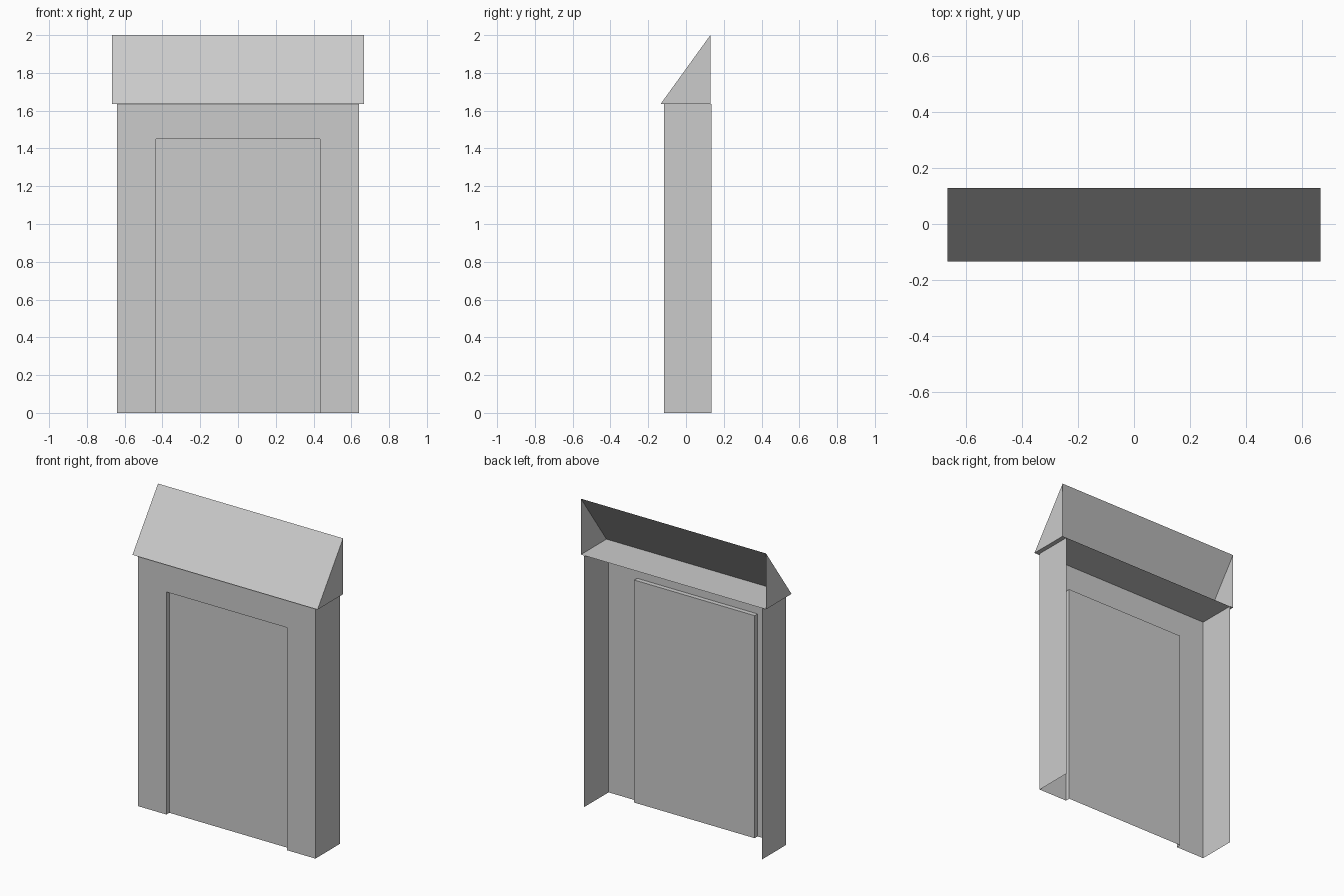
import bpy

if "Cube" in bpy.data.objects:
    bpy.data.objects.remove(bpy.data.objects["Cube"])

WALL_X, FRONT_Y, BACK_Y, WALL_TOP = 0.64, -0.117, 0.134, 1.634
DOOR_X, DOOR_Y, DOOR_TOP = 0.434, -0.087, 1.45
ROOF_X, EAVE_Y, RIDGE_Y, EAVE_Z, RIDGE_Z = 0.667, -0.134, 0.129, 1.636, 2.0


def make(name, verts, faces):
    mesh = bpy.data.meshes.new(name)
    mesh.from_pydata(verts, [], faces)
    mesh.update()
    obj = bpy.data.objects.new(name, mesh)
    bpy.context.collection.objects.link(obj)
    return obj


def sweep(name, path, y0, y1, closing_faces=()):
    """Extrude an x-z path along y; front points first, then back points."""
    n = len(path)
    verts = [(x, y, z) for y in (y0, y1) for x, z in path]
    faces = [(i, i + n, i + n + 1, i + 1) for i in range(n - 1)]
    return make(name, verts, faces + list(closing_faces))


def arch(x, top):
    return [(-x, 0), (-x, top), (x, top), (x, 0)]


# Front wall: one flat face with the doorway notched out
outline = arch(WALL_X, WALL_TOP) + arch(DOOR_X, DOOR_TOP)[::-1]
make("front_wall", [(x, FRONT_Y, z) for x, z in outline], [tuple(range(8))[::-1]])

# Side walls, open at the back
for name, s in (("left_wall", -1), ("right_wall", 1)):
    x = s * WALL_X
    face = (0, 1, 2, 3) if s > 0 else (3, 2, 1, 0)
    make(name, [(x, FRONT_Y, 0), (x, BACK_Y, 0), (x, BACK_Y, WALL_TOP),
                (x, FRONT_Y, WALL_TOP)], [face])

# Doorway reveal with the recessed door panel closing it
sweep("door_recess", arch(DOOR_X, DOOR_TOP)[::-1], FRONT_Y, DOOR_Y, [(4, 5, 6, 7)])

# Lean-to roof: slope, gable ends and soffit, open at the back
profile = [(EAVE_Y, EAVE_Z), (RIDGE_Y, EAVE_Z), (RIDGE_Y, RIDGE_Z)]
make("roof", [(x, y, z) for x in (-ROOF_X, ROOF_X) for y, z in profile],
     [(0, 3, 5, 2), (0, 1, 4, 3), (0, 2, 1), (3, 4, 5)])
